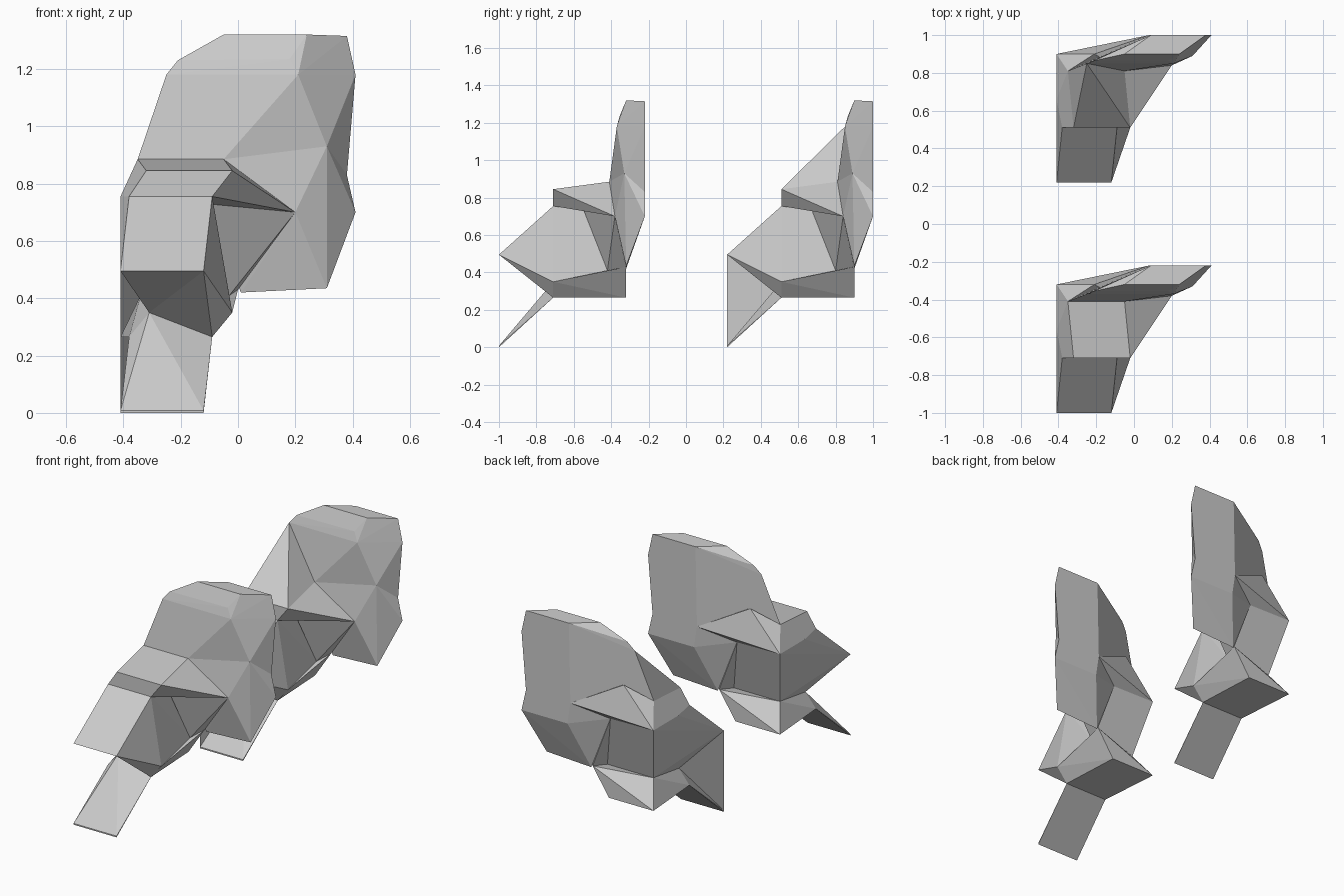
import bpy, bmesh, math

if "Cube" in bpy.data.objects:
    bpy.data.objects.remove(bpy.data.objects["Cube"])


def section(y, *xz):
    """Points of one cross-section lying at depth y."""
    return [(x, y, z) for x, z in xz]


def solid(name, dy, *sections):
    """Faceted solid stretched over a few cross-sections."""
    bm = bmesh.new()
    for sec in sections:
        for x, y, z in sec:
            bm.verts.new((x, y + dy, z))
    res = bmesh.ops.convex_hull(bm, input=bm.verts[:])
    junk = {v for v in res["geom_interior"] + res["geom_unused"]
            if isinstance(v, bmesh.types.BMVert)}
    bmesh.ops.delete(bm, geom=list(junk), context='VERTS')
    bmesh.ops.dissolve_limit(bm, angle_limit=math.radians(1),
                             verts=bm.verts[:], edges=bm.edges[:])
    bmesh.ops.recalc_face_normals(bm, faces=bm.faces[:])
    link(name, bm)


def link(name, bm):
    me = bpy.data.meshes.new(name)
    bm.to_mesh(me)
    bm.free()
    bpy.context.collection.objects.link(bpy.data.objects.new(name, me))


# Edges shared by neighbouring parts
lip = section(-1.0, (-.41, .495), (-.12, .495))
brow = section(-.41, (-.35, .885), (-.05, .885))
cheek_tip = section(-.38, (.20, .70))
waist = section(-.42, (-.34, .41), (-.03, .41))
nape = section(-.32, (-.12, .75))
back_corner = section(-.32, (-.41, .755))
jaw_top = section(-.71, (-.31, .35), (-.02, .35))
jaw_base = section(-.71, (-.38, .265), (-.09, .265))
ear_fold = section(-.33, (.31, .93)) + section(-.22, (.38, .83), (.08, .83))
muzzle_top = section(-.71, (-.38, .755), (-.09, .755))
muzzle_side = section(-.56, (-.41, .755))
bridge_edge = section(-.71, (-.32, .845), (-.02, .845))

for side, dy in (("front", 0.0), ("rear", 1.22)):
    # Sloping tongue plate reaching the ground
    solid(f"{side}_tongue_plate", dy, jaw_base, jaw_top[:1],
          section(-1.0, (-.41, 0), (-.12, 0), (-.41, .008), (-.12, .008)))

    # Wedge-shaped muzzle
    solid(f"{side}_muzzle", dy, lip, muzzle_top, muzzle_side, jaw_top,
          waist, nape, back_corner)

    # Flared jaw below the waist, and the facet joining it to the lip
    solid(f"{side}_jaw", dy, jaw_top, jaw_base, waist,
          section(-.32, (-.41, .265), (-.11, .265), (0, .43)))
    solid(f"{side}_lower_lip", dy, lip[1:], jaw_top, jaw_base[1:])

    # Overhanging bridge on top of the muzzle
    solid(f"{side}_bridge", dy, muzzle_top, muzzle_side, bridge_edge, brow,
          cheek_tip, nape, back_corner)

    # Recessed cheek under the bridge
    solid(f"{side}_cheek", dy, section(-.55, (-.09, .74)), cheek_tip,
          waist[1:], nape, section(-.32, (0, .43)))

    # Upper slab
    solid(f"{side}_upper_slab", dy, brow, ear_fold, nape,
          section(-.37, (-.25, 1.18), (.21, 1.18)),
          section(-.355, (-.21, 1.23), (.18, 1.235)),
          section(-.32, (-.05, 1.32), (.24, 1.32)),
          section(-.22, (.38, 1.315), (.09, 1.315), (.41, 1.18), (.11, 1.18)))

    # Flank joining the slab to the back corner
    solid(f"{side}_flank", dy, brow, nape, back_corner, ear_fold[2:],
          section(-.32, (-.21, .98)))

    # Lower slab
    solid(f"{side}_lower_slab", dy, brow[1:], ear_fold, cheek_tip, nape,
          section(-.32, (.31, .435), (.01, .42)),
          section(-.22, (.41, .70), (.10, .70)))

# The rear copy has a sloped forehead and a web below the lip
solid("rear_forehead", 1.22, bridge_edge, brow, section(-.37, (-.25, 1.18)))
bm = bmesh.new()
web = lip[:1] + section(-1.0, (-.41, 0)) + jaw_top[:1]
bm.faces.new([bm.verts.new((x, y + 1.22, z)) for x, y, z in web])
link("rear_lip_web", bm)
